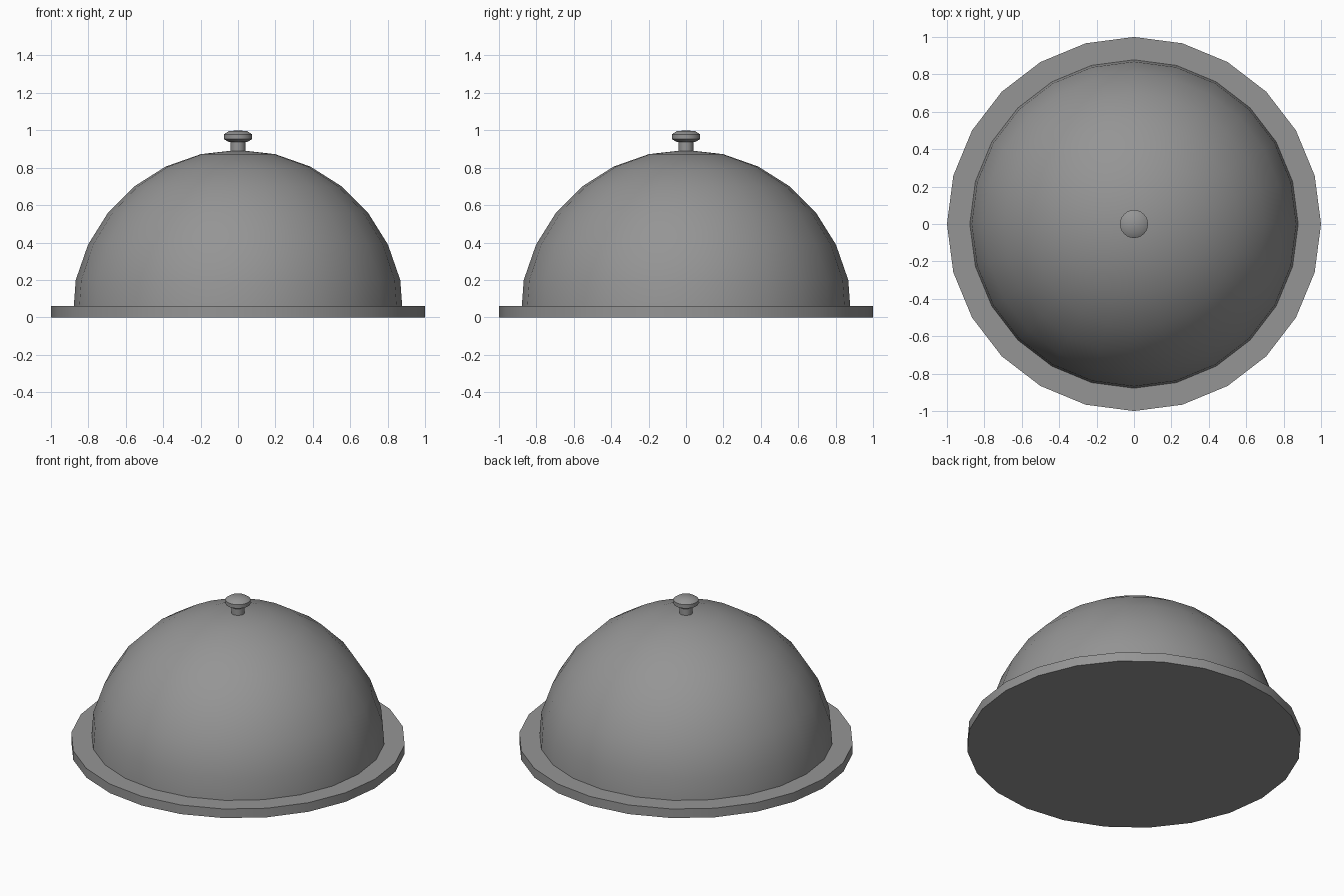
import bpy, bmesh
from math import sin, cos, pi, radians

if "Cube" in bpy.data.objects:
    bpy.data.objects.remove(bpy.data.objects["Cube"])

metal = bpy.data.materials.new("grey metal")
metal.use_nodes = True
grey = (0.3, 0.3, 0.3, 1)
metal.diffuse_color = grey
metal.node_tree.nodes["Principled BSDF"].inputs["Base Color"].default_value = grey


def lathe(name, profile, sides, sharp_angle):
    """Spin a radius/height profile about the z axis."""
    bm = bmesh.new()
    verts = [bm.verts.new((r, 0, z)) for r, z in profile]
    edges = [bm.edges.new(pair) for pair in zip(verts, verts[1:])]
    bmesh.ops.spin(bm, geom=verts + edges, cent=(0, 0, 0), axis=(0, 0, 1),
                   angle=2 * pi, steps=sides, use_duplicate=False)
    bmesh.ops.remove_doubles(bm, verts=bm.verts, dist=0.0005)
    bmesh.ops.recalc_face_normals(bm, faces=bm.faces)
    mesh = bpy.data.meshes.new(name)
    bm.to_mesh(mesh)
    bm.free()
    mesh.materials.append(metal)
    obj = bpy.data.objects.new(name, mesh)
    bpy.context.collection.objects.link(obj)
    bpy.ops.object.select_all(action="DESELECT")
    obj.select_set(True)
    bpy.context.view_layer.objects.active = obj
    bpy.ops.object.shade_smooth_by_angle(angle=radians(sharp_angle))
    return obj


# Serving plate
lathe("plate", [(0, 0), (1, 0), (1, 0.06), (0, 0.06)], 24, 30)

# Domed cover
rings = 7
dome = [(0.89 * cos(i / rings * pi / 2), 0.895 * sin(i / rings * pi / 2))
        for i in range(rings + 1)]
dome[0] = (0.88, 0.03)
lathe("dome_cover", dome, 24, 40)

# Handle stem and knob
lathe("handle_stem", [(0, 0.87), (0.04, 0.87), (0.04, 0.945), (0, 0.945)], 16, 30)
lathe("handle_knob", [(0, 0.938), (0.05, 0.938), (0.075, 0.953), (0.075, 0.978),
                      (0.05, 0.995), (0, 1)], 24, 35)
